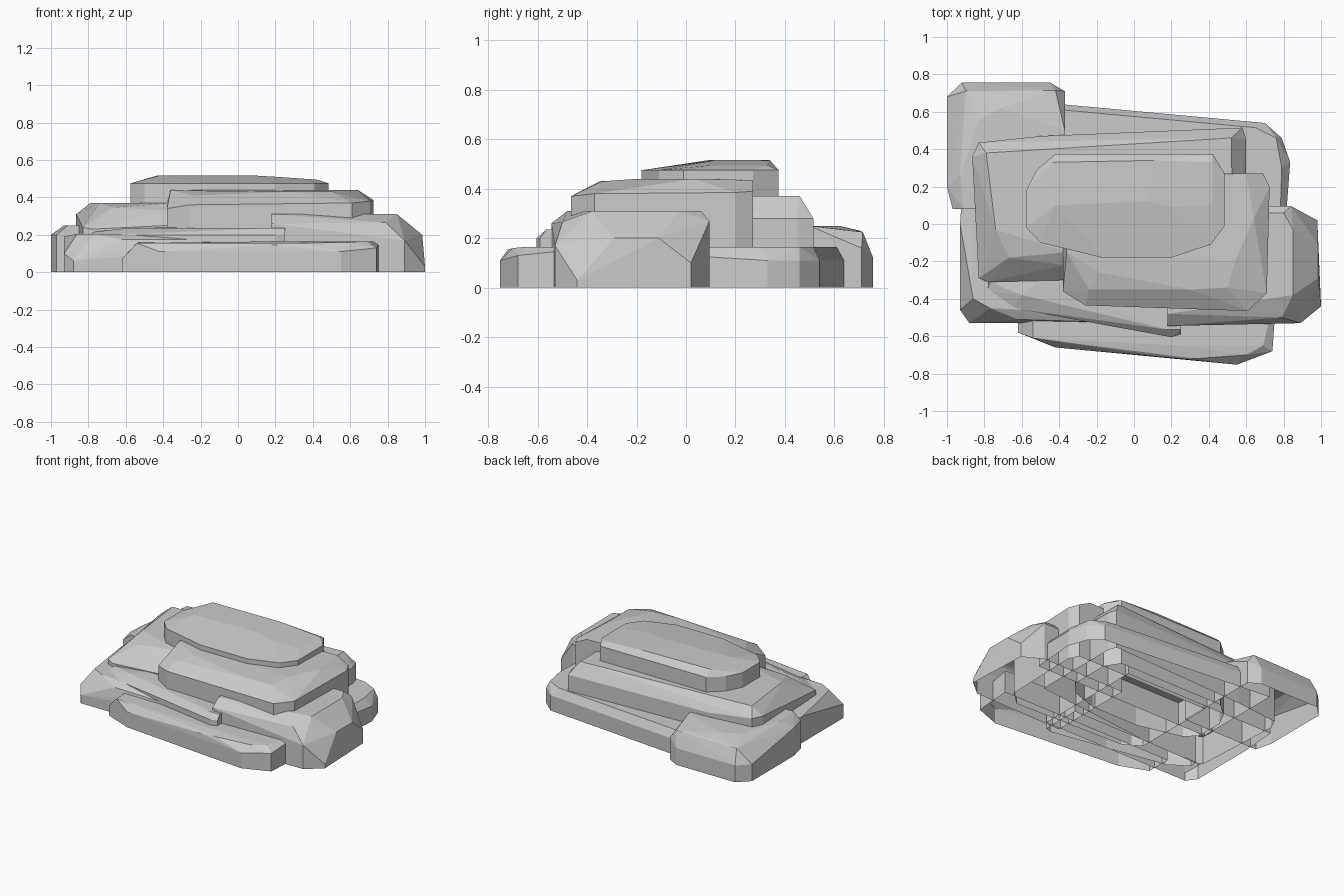
import bpy, bmesh, math


def slab(name, rim_z, outline, top):
    """Chamfered rock slab: outline walls from the ground to rim_z, then a faceted cap; open underneath."""
    bm = bmesh.new()
    for p in outline:
        z = p[2] if len(p) > 2 else rim_z
        bm.verts.new((p[0], p[1], 0))
        bm.verts.new((p[0], p[1], z))
    for p in top:
        bm.verts.new(p)
    bmesh.ops.convex_hull(bm, input=bm.verts[:])
    loose = [v for v in bm.verts if not v.link_faces]
    bmesh.ops.delete(bm, geom=loose, context='VERTS')
    bmesh.ops.dissolve_limit(bm, angle_limit=math.radians(2), verts=bm.verts[:], edges=bm.edges[:])
    bmesh.ops.recalc_face_normals(bm, faces=bm.faces[:])
    bottom = [f for f in bm.faces if all(v.co.z < 1e-4 for v in f.verts)]
    bmesh.ops.delete(bm, geom=bottom, context='FACES')
    mesh = bpy.data.meshes.new(name)
    bm.to_mesh(mesh)
    bm.free()
    obj = bpy.data.objects.new(name, mesh)
    bpy.context.collection.objects.link(obj)
    return obj


# Lowest ring of rocks
slab("back_left_rock", 0.2,
     [(-0.92, 0.08), (-0.97, 0.08), (-1, 0.2), (-1, 0.68, 0.12), (-0.92, 0.757, 0.12),
      (-0.45, 0.757, 0.12), (-0.37, 0.71, 0.16), (-0.37, 0.08)],
     [(-0.91, 0.08, 0.25), (-0.93, 0.25, 0.25), (-0.83, 0.56, 0.25), (-0.71, 0.62, 0.25),
      (-0.37, 0.5, 0.25), (-0.37, 0.08, 0.25), (-0.9, 0.71, 0.22), (-0.68, 0.705, 0.23),
      (-0.42, 0.715, 0.225)])
slab("back_right_rock", 0.11,
     [(-0.6, 0.0), (-0.6, 0.66), (-0.37, 0.64), (0.7, 0.54), (0.79, 0.46), (0.835, 0.33),
      (0.81, 0.0, 0.13)],
     [(-0.6, 0.0, 0.165), (-0.6, 0.63, 0.165), (-0.37, 0.61, 0.165), (0.65, 0.515, 0.165),
      (0.76, 0.46, 0.165), (0.79, 0.3, 0.165), (0.78, 0.0, 0.165)])
slab("front_left_rock", 0.17,
     [(-0.91, 0.3), (-0.93, 0.0, 0.19), (-0.93, -0.46, 0.1), (-0.88, -0.53, 0.06),
      (0.3, -0.53), (0.3, 0.3)],
     [(-0.86, 0.3, 0.205), (-0.87, 0, 0.205), (-0.86, -0.4, 0.205), (-0.77, -0.45, 0.205),
      (-0.62, -0.51, 0.175), (-0.3, -0.52, 0.175), (0.3, -0.5, 0.19), (0.3, 0.3, 0.205)])
slab("front_right_rock", 0.0,
     [(0.18, 0.095, 0.27), (0.84, 0.095, 0.27), (0.98, 0.02, 0.1), (1, -0.44, 0.03),
      (0.89, -0.53, 0.17), (0.18, -0.545, 0.26)],
     [(0.985, -0.11, 0.2), (0.985, -0.29, 0.2), (0.18, 0.06, 0.31), (0.8, 0.06, 0.31),
      (0.85, -0.03, 0.31), (0.85, -0.38, 0.31), (0.79, -0.5, 0.265), (0.6, -0.5, 0.275),
      (0.18, -0.48, 0.31)])
slab("front_step", 0.12,
     [(-0.62, -0.4, 0.07), (-0.62, -0.58, 0.07), (-0.42, -0.66, 0.11), (0.55, -0.752, 0.11),
      (0.74, -0.68, 0.13), (0.76, -0.4, 0.16)],
     [(-0.54, -0.4, 0.16), (-0.54, -0.61, 0.155), (0.2, -0.715, 0.145),
      (0.33, -0.72, 0.155), (0.25, -0.65, 0.165), (0.6, -0.70, 0.16), (0.69, -0.65, 0.165),
      (0.75, -0.4, 0.165)])

# Thin ledge across the front
slab("front_ledge", 0.2,
     [(-0.78, -0.3), (-0.785, -0.36), (-0.65, -0.45), (0.2, -0.605), (0.25, -0.59), (0.25, -0.3)],
     [(-0.77, -0.31, 0.215), (-0.6, -0.38, 0.235), (0.18, -0.565, 0.235), (0.25, -0.565, 0.235),
      (0.25, -0.3, 0.235), (-0.5, -0.3, 0.24)])

# Stacked upper layers
slab("middle_layer", 0.28,
     [(-0.865, 0.36, 0.31), (-0.83, 0.435, 0.31), (-0.5, 0.47), (0.58, 0.515), (0.6, 0.45),
      (0.6, -0.2), (-0.37, -0.3, 0.25), (-0.78, -0.31, 0.23), (-0.83, -0.29, 0.24)],
     [(-0.79, 0.38, 0.37), (0.52, 0.46, 0.37), (0.53, -0.15, 0.37), (-0.35, -0.15, 0.37),
      (-0.74, -0.03, 0.37), (-0.67, -0.18, 0.345), (-0.37, -0.22, 0.33)])
slab("upper_layer", 0.375,
     [(-0.38, 0.27, 0.41), (-0.38, -0.36, 0.34), (-0.26, -0.435, 0.36), (0.61, -0.465, 0.37),
      (0.71, -0.37, 0.38), (0.725, 0.2, 0.385), (0.69, 0.27, 0.39)],
     [(-0.36, -0.15, 0.44), (-0.24, -0.35, 0.41), (-0.18, -0.26, 0.435), (0.3, -0.35, 0.43),
      (0.5, -0.34, 0.43), (0.54, -0.2, 0.44), (0.64, 0.03, 0.44), (0.6, 0.27, 0.435),
      (-0.36, 0.25, 0.44)])
slab("cap_layer", 0.475,
     [(-0.575, 0.18), (-0.52, 0.29), (-0.42, 0.375), (0.42, 0.375), (0.485, 0.27), (0.485, -0.01),
      (0.41, -0.11), (0.2, -0.18), (-0.17, -0.18), (-0.5, -0.1), (-0.575, -0.02)],
     [(-0.43, 0.33, 0.517), (-0.03, 0.29, 0.517), (-0.42, 0.1, 0.517), (0.08, 0.12, 0.517),
      (0.2, 0.09, 0.51), (0.42, 0.1, 0.495), (0.42, 0.33, 0.495), (0.1, 0.34, 0.515)])
